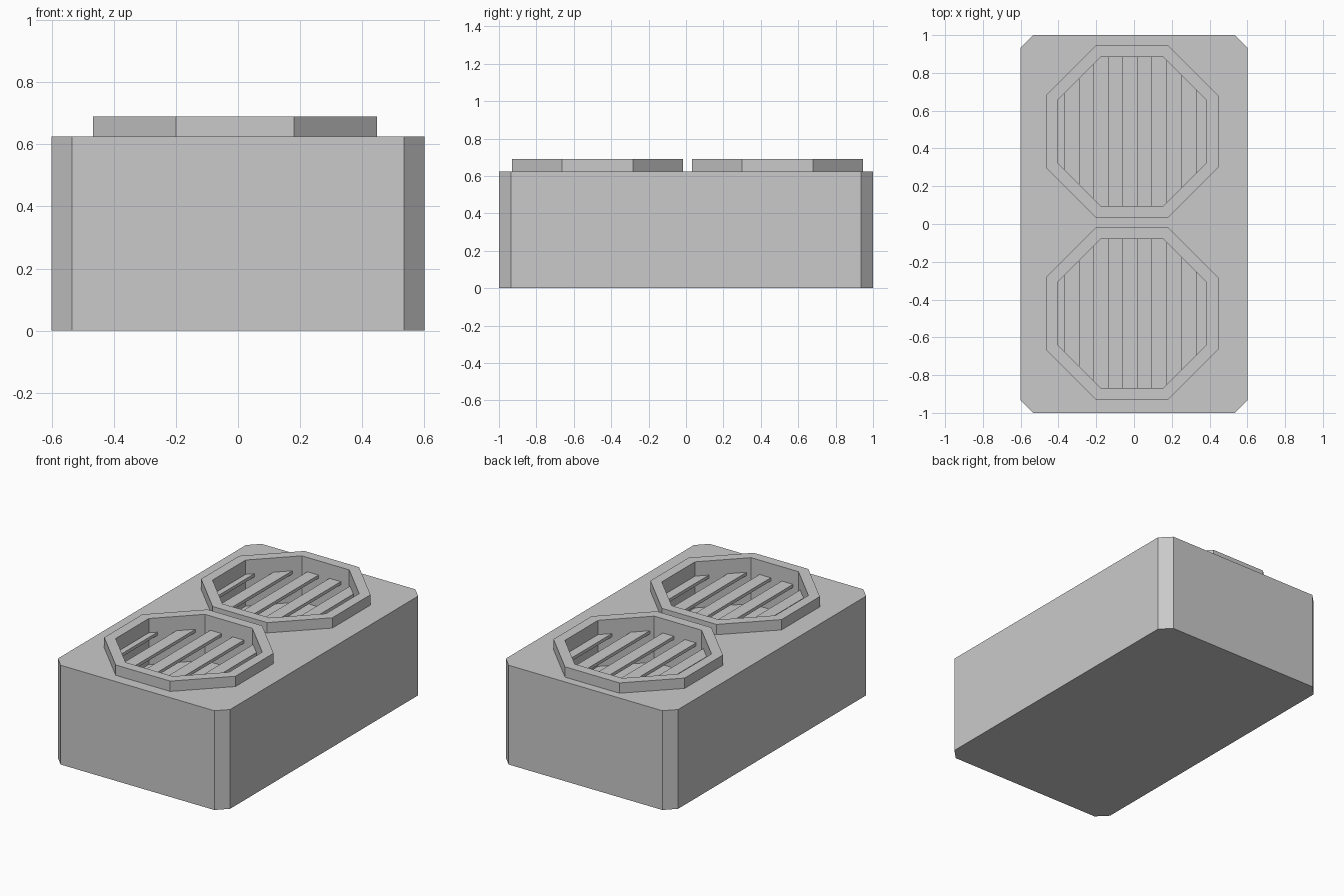
import bpy, bmesh

if "Cube" in bpy.data.objects:
    bpy.data.objects.remove(bpy.data.objects["Cube"])

# One flat colour for the whole unit
grey = bpy.data.materials.new("light_grey")
grey.diffuse_color = (0.59, 0.59, 0.59, 1)
grey.use_nodes = True
grey.node_tree.nodes["Principled BSDF"].inputs["Base Color"].default_value = grey.diffuse_color


def add_object(name, bm):
    bmesh.ops.recalc_face_normals(bm, faces=bm.faces)
    mesh = bpy.data.meshes.new(name)
    bm.to_mesh(mesh)
    bm.free()
    mesh.materials.append(grey)
    obj = bpy.data.objects.new(name, mesh)
    bpy.context.collection.objects.link(obj)
    return obj


def prism(name, outline, z0, z1):
    """Extrude a flat outline from z0 to z1."""
    bm = bmesh.new()
    low = [bm.verts.new((x, y, z0)) for x, y in outline]
    high = [bm.verts.new((x, y, z1)) for x, y in outline]
    bm.faces.new(low)
    bm.faces.new(high)
    n = len(outline)
    for i in range(n):
        j = (i + 1) % n
        bm.faces.new((low[i], low[j], high[j], high[i]))
    return add_object(name, bm)


def cut_corner_box(cx, cy, hx, hy, fx, fy):
    """Rectangle with clipped corners; fx, fy are half lengths of the straight sides."""
    return [(cx + x, cy + y) for x, y in (
        (fx, -hy), (hx, -fy), (hx, fy), (fx, hy),
        (-fx, hy), (-hx, fy), (-hx, -fy), (-fx, -hy))]


def octagon(cy, half, flat):
    return cut_corner_box(CX, cy, half, half, flat, flat)


def ring(name, outer, inner, z0, z1):
    """Frame between two matching outlines."""
    bm = bmesh.new()
    loops = [[bm.verts.new((x, y, z)) for x, y in pts]
             for pts, z in ((outer, z0), (outer, z1), (inner, z1), (inner, z0))]
    n = len(outer)
    for k in range(4):
        a, b = loops[k], loops[(k + 1) % 4]
        for i in range(n):
            j = (i + 1) % n
            bm.faces.new((a[i], a[j], b[j], b[i]))
    return add_object(name, bm)


CX = -0.01                       # vents sit slightly off centre
BODY_TOP, RIM_TOP = 0.625, 0.69
FLOOR = 0.40
OUTER, OUTER_FLAT = 0.457, 0.19
INNER, INNER_FLAT = 0.395, 0.165

# Housing with clipped vertical corners
housing = prism("housing", cut_corner_box(0, 0, 0.60, 1.0, 0.535, 0.935), 0, BODY_TOP)

for label, cy in (("front", -0.474), ("back", 0.49)):
    # Fan well sunk into the housing
    cutter = prism(label + "_well_cutter", octagon(cy, INNER, INNER_FLAT), FLOOR, 0.8)
    cutter.hide_render = True
    mod = housing.modifiers.new("well", 'BOOLEAN')
    mod.operation = 'DIFFERENCE'
    mod.solver = 'EXACT'
    mod.object = cutter
    bpy.context.view_layer.objects.active = housing
    bpy.ops.object.modifier_apply(modifier=mod.name)
    bpy.data.objects.remove(cutter)

    # Raised octagonal rim
    ring(label + "_vent_rim", octagon(cy, OUTER, OUTER_FLAT),
         octagon(cy, INNER, INNER_FLAT), BODY_TOP, RIM_TOP)

    # Grille slats, trimmed to the octagonal opening
    for i in range(6):
        x0 = max(-0.447 + i * 0.155, CX - INNER)
        x1 = min(-0.369 + i * 0.155, CX + INNER)
        corners = [c for c in (CX - INNER_FLAT, CX + INNER_FLAT) if x0 < c < x1]
        xs = [x0] + corners + [x1]
        reach = [min(INNER, INNER + INNER_FLAT - abs(x - CX)) for x in xs]
        top = [(x, cy + r) for x, r in zip(xs, reach)]
        bottom = [(x, cy - r) for x, r in zip(xs, reach)]
        prism(f"{label}_slat_{i + 1}", bottom + top[::-1], 0.58, 0.60)
